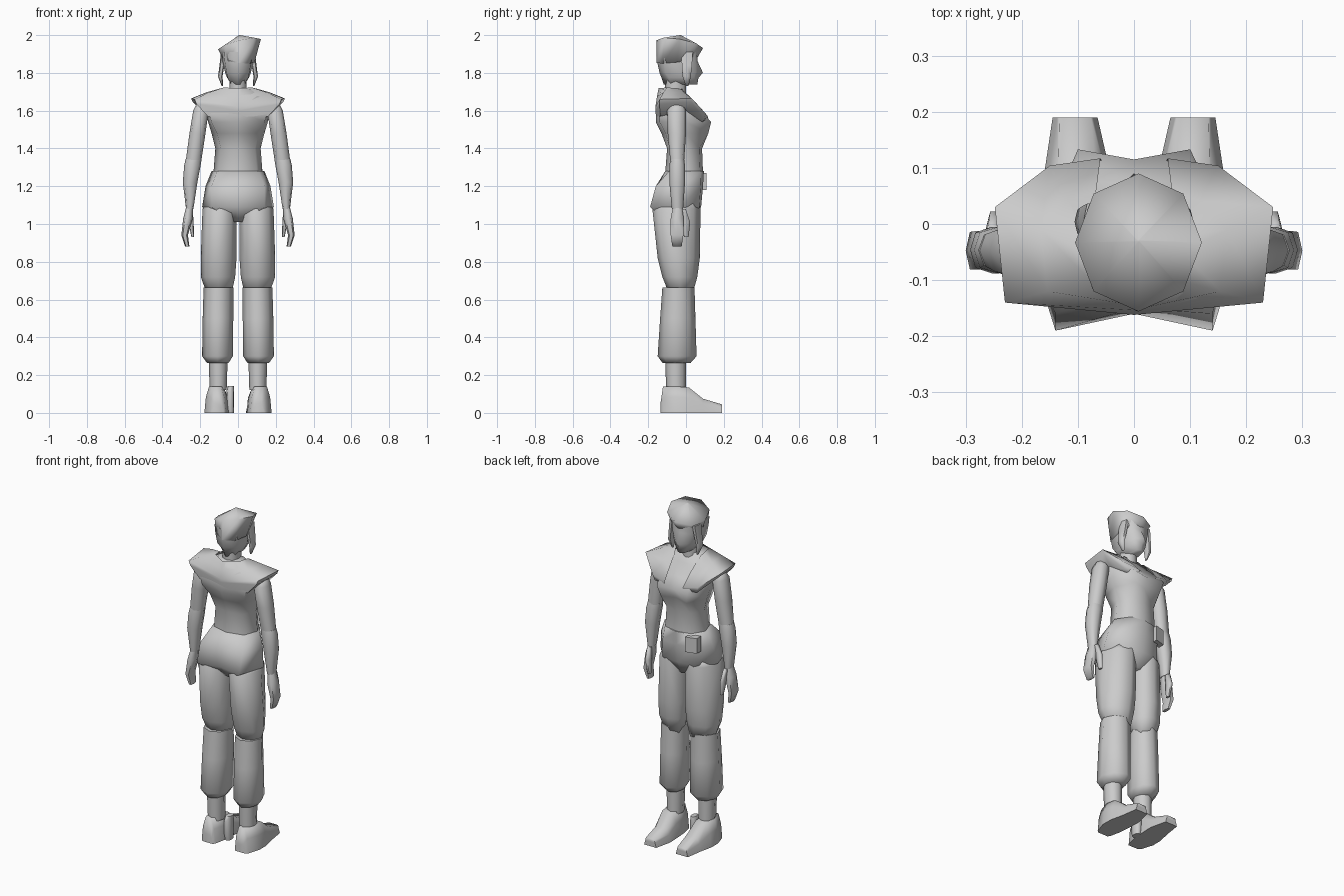
import bpy, bmesh, math
from mathutils import Vector

grey = bpy.data.materials.new("plain_grey")
grey.diffuse_color = (0.6, 0.6, 0.6, 1)


def finish(name, bm, angle):
    bmesh.ops.recalc_face_normals(bm, faces=bm.faces)
    me = bpy.data.meshes.new(name)
    bm.to_mesh(me)
    bm.free()
    me.materials.append(grey)
    ob = bpy.data.objects.new(name, me)
    bpy.context.collection.objects.link(ob)
    bpy.ops.object.select_all(action='DESELECT')
    ob.select_set(True)
    bpy.context.view_layer.objects.active = ob
    bpy.ops.object.shade_smooth_by_angle(angle=math.radians(angle))
    return ob


def loft(name, rings, closed=True, caps=True, angle=75):
    """Skin a stack of point rings."""
    bm = bmesh.new()
    vs = [[bm.verts.new(p) for p in r] for r in rings]
    n = len(vs[0])
    for a, b in zip(vs, vs[1:]):
        for i in range(n if closed else n - 1):
            j = (i + 1) % n
            bm.faces.new((a[i], a[j], b[j], b[i]))
    if caps:
        bm.faces.new(vs[0])
        bm.faces.new(vs[-1])
    return finish(name, bm, angle)


def mirrored(half, z):
    """Closed ring from a half outline running front centre to back centre."""
    pts = [(x, y, z) for x, y in half]
    return pts + [(-x, y, z) for x, y in half[-2:0:-1]]


def oval(z, x0, x1, y0, y1, n=8, p=0.8, skew=0):
    """Oval ring filling the given extents; skew slides its front inwards."""
    f = lambda v: math.copysign(abs(v) ** p, v) if abs(v) > 1e-6 else 0
    cx, cy, rx, ry = (x0 + x1) / 2, (y0 + y1) / 2, (x1 - x0) / 2, (y1 - y0) / 2
    out = []
    for i in range(n):
        s, c = math.sin(2 * math.pi * i / n), math.cos(2 * math.pi * i / n)
        out.append((cx + rx * f(c) - skew * max(s, 0), cy + ry * f(s), z))
    return out


def pair(name, rings, **kw):
    """Build a part on the right and its mirror on the left."""
    for side, s in (("right", 1), ("left", -1)):
        loft(f"{name}_{side}", [[(s * x, y, z) for x, y, z in r] for r in rings], **kw)


# Torso
loft("torso", [mirrored(h, z) for z, h in (
    (1.27, [(0, .09), (.085, .075), (.13, 0), (.1, -.085), (0, -.11)]),
    (1.40, [(0, .085), (.08, .07), (.12, 0), (.09, -.085), (0, -.10)]),
    (1.48, [(0, .09), (.085, .118), (.14, 0), (.11, -.108), (0, -.13)]),
    (1.54, [(0, .115), (.1, .133), (.158, 0), (.14, -.14), (0, -.16)]),
    (1.60, [(0, .07), (.1, .08), (.17, -.01), (.16, -.14), (0, -.16)]),
    (1.66, [(0, .01), (.09, .015), (.16, -.03), (.15, -.13), (0, -.152)]),
    (1.715, [(0, -.02), (.05, -.02), (.07, -.05), (.06, -.12), (0, -.14)]))])

# Shoulder cape, open at the front: collar, outer rim, rim edge, underside
cape = [
    [(.075, .0, 1.69), (.083, -.02, 1.712), (.085, -.05, 1.72), (.078, -.1, 1.722), (0, -.145, 1.72)],
    [(.06, .117, 1.568), (.15, .104, 1.585), (.248, .03, 1.665), (.23, -.14, 1.66), (0, -.162, 1.62)],
    [(.056, .11, 1.545), (.14, .095, 1.55), (.24, .03, 1.645), (.22, -.14, 1.635), (0, -.162, 1.60)],
    [(.05, .09, 1.545), (.12, .085, 1.54), (.17, .0, 1.60), (.16, -.137, 1.57), (0, -.157, 1.55)]]
cape.insert(1, [tuple(Vector(a).lerp(Vector(b), .5) + Vector((0, 0, .005)))
                for a, b in zip(cape[0], cape[1])])
loft("shoulder_cape", [r + [(-x, y, z) for x, y, z in r[-2::-1]] for r in cape],
     closed=False, caps=False)

# Hips and side buckle
loft("hips", [mirrored(h, z) for z, h in (
    (1.28, [(0, .095), (.085, .08), (.14, 0), (.11, -.09), (0, -.11)]),
    (1.20, [(0, .09), (.1, .078), (.172, -.01), (.14, -.16), (0, -.15)]),
    (1.09, [(0, .08), (.105, .07), (.19, -.03), (.14, -.19), (0, -.16)]),
    (1.01, [(0, .04), (.025, .03), (.035, -.03), (.025, -.09), (0, -.1)]))], angle=89)
loft("buckle", [[(x, y, z) for x, y in ((-.135, .05), (-.07, .065), (-.07, .108), (-.135, .09))]
                for z in (1.18, 1.27)], angle=30)

# Neck and head
loft("neck", [oval(1.69, -.045, .045, -.11, 0), oval(1.80, -.045, .045, -.11, 0)])
loft("head", [mirrored(h, z) for z, h in (
    (1.738, [(0, .06), (.022, .05), (.035, 0), (.035, -.08), (0, -.118)]),
    (1.775, [(0, .066), (.042, .045), (.058, -.01), (.055, -.09), (0, -.13)]),
    (1.80, [(0, .09), (.045, .05), (.068, -.01), (.06, -.11), (0, -.14)]),
    (1.86, [(0, .062), (.055, .05), (.082, -.02), (.07, -.115), (0, -.153)]),
    (1.91, [(0, .06), (.06, .05), (.085, -.02), (.075, -.115), (0, -.153)]))], angle=89)

# Cap with a tilted rim
def cap_ring(rx, ry, cx, cy, height, tilt_x, tilt_y):
    out = []
    for i in range(8):
        a = i * math.pi / 4
        x, y = rx * math.cos(a), ry * math.sin(a)
        out.append((cx + x, cy + y, height + tilt_x * x + tilt_y * y))
    return out

loft("cap", [cap_ring(.084, .107, .004, -.048, 1.865, -.1, .12),
             cap_ring(.113, .123, .008, -.033, 1.952, .24, -.17),
             cap_ring(.002, .002, .008, -.03, 2.0, 0, 0)], angle=89)

# Hair strands beside the face
pair("hair_strand", [oval(z, *e, n=6) for z, *e in (
    (1.91, .06, .09, -.03, .04), (1.84, .072, .098, -.025, .035),
    (1.78, .082, .106, -.02, .028), (1.73, .078, .086, -.002, .014))])

# Arms
pair("upper_arm", [oval(z, *e) for z, *e in (
    (1.645, .18, .215, -.07, -.02), (1.60, .155, .237, -.10, .0),
    (1.48, .172, .257, -.097, .0), (1.33, .195, .277, -.083, -.01))])
pair("forearm", [oval(z, *e) for z, *e in (
    (1.345, .192, .277, -.083, -.01), (1.31, .198, .285, -.088, -.005),
    (1.22, .215, .292, -.088, -.005), (1.08, .236, .275, -.075, -.015))])
pair("hand", [oval(z, *e, n=6) for z, *e in (
    (1.10, .238, .272, -.07, -.02), (1.03, .24, .29, -.085, -.008),
    (.94, .265, .3, -.085, -.01), (.88, .257, .28, -.075, -.02))])
pair("thumb", [oval(z, *e, n=6) for z, *e in (
    (1.08, .24, .265, -.03, .0), (1.01, .235, .262, -.025, .025),
    (.93, .232, .247, -.012, .015))])

# Legs
pair("thigh", [oval(z, *e, p=1, skew=.02) for z, *e in (
    (1.11, .01, .172, -.15, .068), (1.08, .008, .188, -.178, .077),
    (.82, .008, .197, -.15, .073), (.72, .015, .197, -.125, .06),
    (.63, .035, .165, -.09, .035))], angle=89)
pair("lower_trouser", [oval(z, *e, p=1.05, skew=.01) for z, *e in (
    (.665, .025, .182, -.125, .045), (.50, .025, .187, -.137, .05),
    (.30, .027, .19, -.15, .056), (.265, .05, .165, -.125, .025))])
pair("ankle", [oval(z, *e, p=1) for z, *e in (
    (.28, .055, .155, -.11, .0), (.12, .06, .15, -.105, .0))])

# Shoes, skinned from heel to toe
pair("shoe", [[(a, y, 0), (a + .008, y, h * .6), (a + i, y, h), (b - i, y, h), (b - .008, y, h * .6), (b, y, 0)]
              for y, a, b, h, i in ((-.135, .075, .14, .05, .015), (-.122, .065, .155, .14, .025),
                                    (-.05, .05, .178, .14, .025), (.015, .045, .177, .135, .03),
                                    (.09, .042, .16, .075, .025), (.19, .065, .145, .045, .012))])

# Small pouch beside the left shoe
loft("ankle_pouch", [oval(z, *e) for z, *e in (
    (0, -.055, -.022, -.055, .0), (.03, -.062, -.02, -.06, .005),
    (.11, -.062, -.02, -.06, .005), (.142, -.055, -.022, -.05, .0))])
